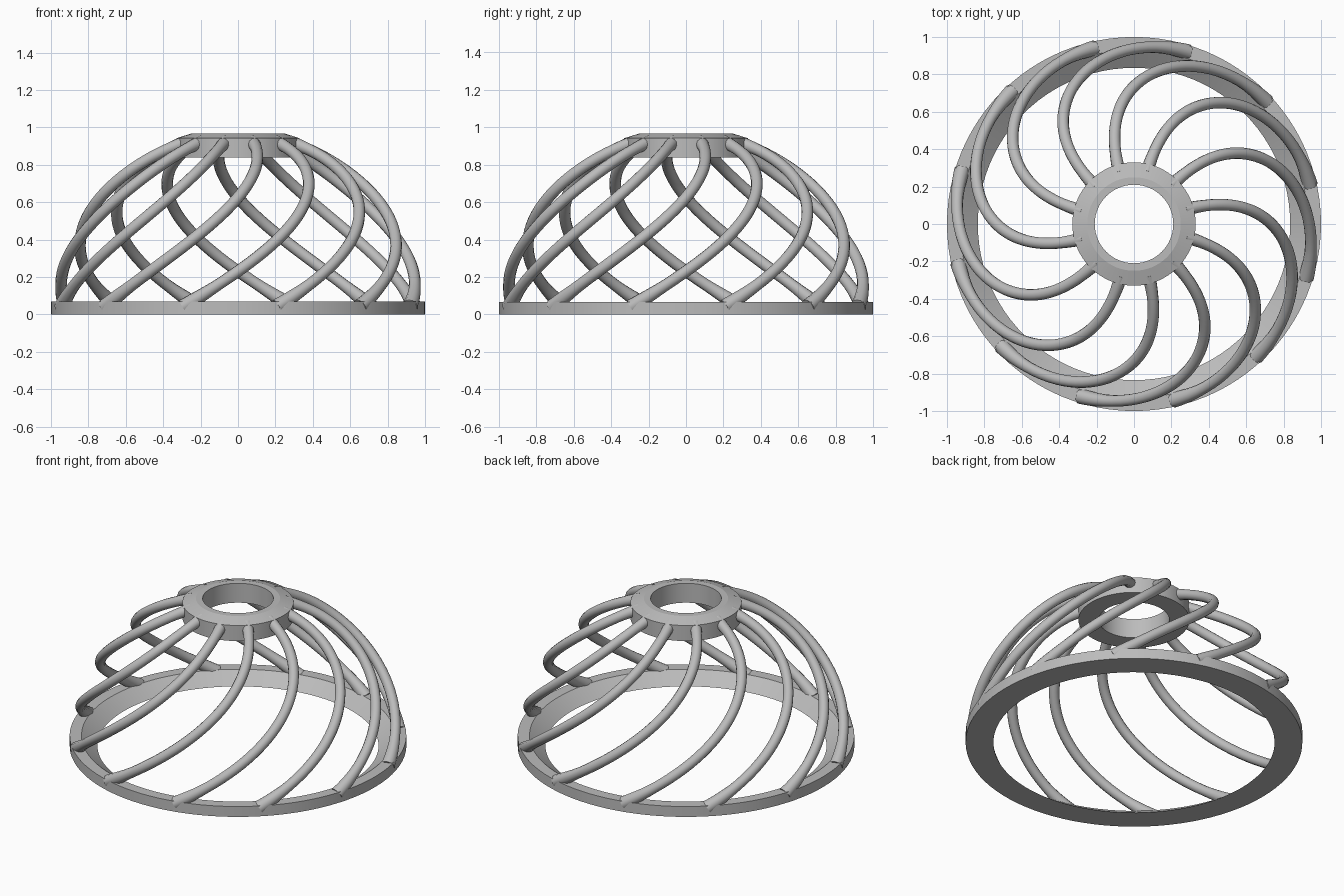
import bpy
import bmesh
from math import sin, cos, radians, tau

cube = bpy.data.objects.get("Cube")
if cube:
    bpy.data.objects.remove(cube, do_unlink=True)

scene = bpy.context.scene.collection

# Single flat grey
grey = bpy.data.materials.new("plain_grey")
grey.use_nodes = True
GREY = (0.5, 0.5, 0.5, 1)
grey.diffuse_color = GREY
grey.node_tree.nodes["Principled BSDF"].inputs["Base Color"].default_value = GREY


def lathe_ring(name, profile, sides):
    """Revolve a closed (radius, height) profile around z."""
    bm = bmesh.new()
    loops = []
    for i in range(sides):
        a = tau * i / sides
        loops.append([bm.verts.new((r * cos(a), r * sin(a), z)) for r, z in profile])
    n = len(profile)
    for i in range(sides):
        here, after = loops[i], loops[(i + 1) % sides]
        for j in range(n):
            k = (j + 1) % n
            bm.faces.new((here[j], after[j], after[k], here[k]))
    bmesh.ops.recalc_face_normals(bm, faces=bm.faces)
    mesh = bpy.data.meshes.new(name)
    bm.to_mesh(mesh)
    bm.free()
    mesh.materials.append(grey)
    ob = bpy.data.objects.new(name, mesh)
    scene.objects.link(ob)
    bpy.ops.object.select_all(action="DESELECT")
    ob.select_set(True)
    bpy.context.view_layer.objects.active = ob
    bpy.ops.object.shade_smooth_by_angle(angle=radians(15))
    return ob


# Base ring with a sloped inner wall, and the open hub at the top
lathe_ring("base_ring", [(0.835, 0), (1, 0), (1, 0.068), (0.93, 0.068)], 96)
lathe_ring("top_hub", [(0.21, 0.84), (0.33, 0.84), (0.33, 0.942),
                       (0.25, 0.967), (0.21, 0.967)], 64)

# One spiral rib swept along the dome, flaring slightly where it joins
DOME, TUBE, STEPS, RIBS = 0.965, 0.031, 40, 12
LOW, HIGH = 2.5, 73
curve = bpy.data.curves.new("rib_path", "CURVE")
curve.dimensions = "3D"
curve.bevel_depth = TUBE
curve.bevel_resolution = 4
curve.use_fill_caps = True
spline = curve.splines.new("POLY")
spline.points.add(STEPS)
for i, p in enumerate(spline.points):
    t = i / STEPS
    elev = LOW + (HIGH - LOW) * t
    d = elev - 4
    turn = radians(15 + 1.63 * d - 0.0108 * d * d)
    e = radians(elev)
    p.co = (DOME * cos(e) * cos(turn), DOME * cos(e) * sin(turn), DOME * sin(e), 1)
    p.radius = 1 + 0.35 * max(0, 1 - t / 0.09) + 0.15 * max(0, (t - 0.9) / 0.1)

path = bpy.data.objects.new("rib_path", curve)
scene.objects.link(path)
graph = bpy.context.evaluated_depsgraph_get()
rib_mesh = bpy.data.meshes.new_from_object(path.evaluated_get(graph))
bpy.data.objects.remove(path, do_unlink=True)
rib_mesh.materials.clear()
rib_mesh.materials.append(grey)
for f in rib_mesh.polygons:
    f.use_smooth = len(f.vertices) == 4

# Repeat the rib evenly around the dome
for i in range(RIBS):
    rib = bpy.data.objects.new(f"spiral_rib_{i + 1}", rib_mesh)
    rib.rotation_euler.z = tau * i / RIBS
    scene.objects.link(rib)
